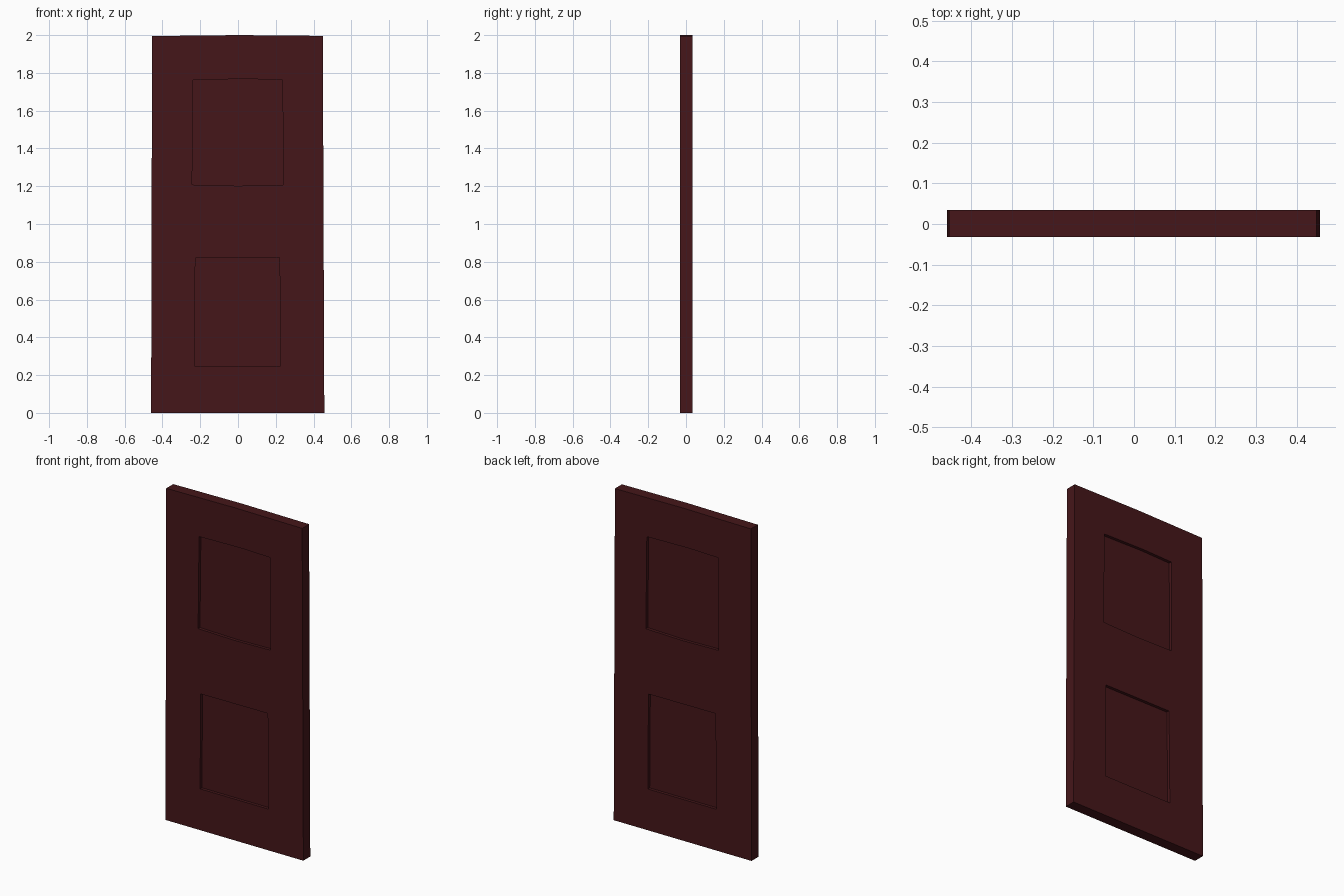
import bpy, bmesh

if "Cube" in bpy.data.objects:
    bpy.data.objects.remove(bpy.data.objects["Cube"])

wood = bpy.data.materials.new("dark_red_wood")
wood.diffuse_color = (0.06, 0.008, 0.01, 1)
wood.use_nodes = True
wood.node_tree.nodes["Principled BSDF"].inputs["Base Color"].default_value = wood.diffuse_color


def prism(name, outline, y0, y1):
    """Extrude an (x, z) outline from y0 to y1."""
    bm = bmesh.new()
    face = bm.faces.new([bm.verts.new((x, y0, z)) for x, z in outline])
    ext = bmesh.ops.extrude_face_region(bm, geom=[face])
    for v in ext["geom"]:
        if isinstance(v, bmesh.types.BMVert):
            v.co.y = y1
    bmesh.ops.recalc_face_normals(bm, faces=bm.faces)
    me = bpy.data.meshes.new(name)
    bm.to_mesh(me)
    bm.free()
    me.materials.append(wood)
    ob = bpy.data.objects.new(name, me)
    bpy.context.collection.objects.link(ob)
    return ob


Y_FRONT, Y_BACK, DEPTH = -0.032, 0.034, 0.018

# Slightly hand-cut, tapering door slab
door = prism("door", [(-0.46, 0), (0.457, 0), (0.449, 1.996),
                      (0.0, 2.0), (-0.455, 1.995)], Y_FRONT, Y_BACK)

# Sunken panels, upper and lower, on both faces
panels = {
    "upper": [(-0.243, 1.208), (0.0, 1.202), (0.239, 1.207),
              (0.236, 1.763), (0.04, 1.768), (-0.237, 1.763)],
    "lower": [(-0.23, 0.248), (0.226, 0.248), (0.22, 0.822), (-0.226, 0.82)],
}
bpy.context.view_layer.objects.active = door
for name, outline in panels.items():
    for side in ("front", "back"):
        if side == "front":
            span = (Y_FRONT - 0.1, Y_FRONT + DEPTH)
            pts = outline
        else:
            span = (Y_BACK - DEPTH, Y_BACK + 0.1)
            pts = [(-x, z) for x, z in outline]
        cutter = prism(f"{name}_{side}_cutter", pts, *span)
        cutter.hide_render = True
        mod = door.modifiers.new("panel_recess", 'BOOLEAN')
        mod.operation = 'DIFFERENCE'
        mod.solver = 'EXACT'
        mod.object = cutter
        bpy.ops.object.modifier_apply(modifier=mod.name)
        bpy.data.objects.remove(cutter)
